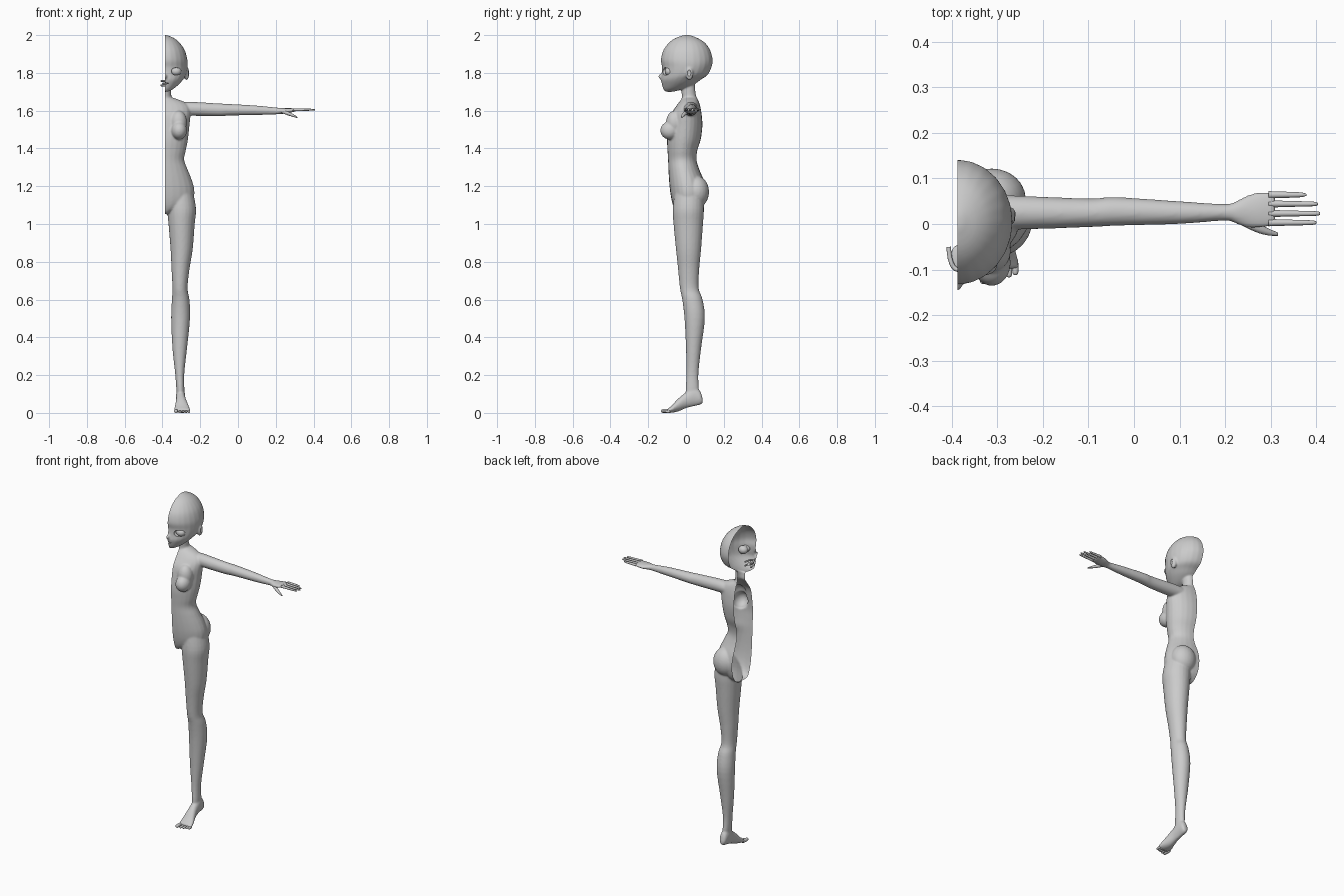
import bpy, bmesh
from math import cos, sin, pi
from mathutils import Matrix, Vector

if "Cube" in bpy.data.objects:
    bpy.data.objects.remove(bpy.data.objects["Cube"])

CUT = -.387      # x of the open symmetry plane
SIDES = 24

grey = bpy.data.materials.new("plain grey")
grey.use_nodes = True
grey.diffuse_color = (.6, .6, .6, 1)
grey.node_tree.nodes["Principled BSDF"].inputs["Base Color"].default_value = (.6, .6, .6, 1)


def spline(a, b, c, d, t):
    """Catmull-Rom blend between b and c."""
    return tuple(q + t * (r - p + t * (2*p - 5*q + 4*r - s + t * (3*(q - r) + s - p))) / 2
                 for p, q, r, s in zip(a, b, c, d))


def limb(bm, axis, rings, steps=4, sides=SIDES):
    """Closed loft along an axis; a ring is position, then low and high of both other axes."""
    path = []
    for i in range(len(rings) - 1):
        four = [rings[max(0, min(len(rings) - 1, i + k))] for k in (-1, 0, 1, 2)]
        path += [spline(*four, s / steps) for s in range(steps)]
    path.append(rings[-1])
    loops = []
    for pos, u0, u1, v0, v1 in path:
        loop = []
        for k in range(sides):
            ang = 2 * pi * k / sides
            u = (u0 + u1) / 2 + (u1 - u0) / 2 * cos(ang)
            v = (v0 + v1) / 2 + (v1 - v0) / 2 * sin(ang)
            co = {"x": (pos, u, v), "y": (u, pos, v), "z": (u, v, pos)}[axis]
            loop.append(bm.verts.new(co))
        loops.append(loop)
    for lo, hi in zip(loops, loops[1:]):
        for k in range(sides):
            n = (k + 1) % sides
            bm.faces.new((lo[k], lo[n], hi[n], hi[k]))
    bm.faces.new(loops[0])
    bm.faces.new(loops[-1])


def trunk(bm, rings):
    """Vertical loft centred on the cut plane; a ring is height, half width, front, back."""
    limb(bm, "z", [(z, CUT - w, CUT + w, f, b) for z, w, f, b in rings])


def blob(bm, center, radii):
    mat = Matrix.Translation(center) @ Matrix.Diagonal((*radii, 1))
    bmesh.ops.create_uvsphere(bm, u_segments=24, v_segments=16, radius=1, matrix=mat)


def make_object(name, bm):
    bmesh.ops.recalc_face_normals(bm, faces=bm.faces[:])
    mesh = bpy.data.meshes.new(name)
    bm.to_mesh(mesh)
    bm.free()
    mesh.materials.append(grey)
    mesh.polygons.foreach_set("use_smooth", [True] * len(mesh.polygons))
    ob = bpy.data.objects.new(name, mesh)
    bpy.context.collection.objects.link(ob)
    return ob


body = bmesh.new()
# head, with nose and ear
trunk(body, [(2, .01, -.01, .02), (1.985, .047, -.055, .06), (1.96, .078, -.09, .1),
             (1.92, .105, -.12, .128), (1.87, .119, -.133, .141), (1.83, .12, -.127, .135),
             (1.79, .112, -.129, .115), (1.765, .097, -.133, .08), (1.74, .075, -.128, .045),
             (1.715, .045, -.12, -.01), (1.7, .015, -.11, -.07)])
blob(body, (CUT, -.125, 1.78), (.012, .022, .016))
blob(body, (CUT + .114, .018, 1.797), (.015, .02, .036))
# neck and torso
trunk(body, [(1.78, .033, -.025, .045), (1.7, .033, -.024, .05), (1.67, .037, -.022, .056),
             (1.63, .06, -.03, .066)])
trunk(body, [(1.668, .045, -.017, .058), (1.647, .1, -.035, .068), (1.62, .132, -.055, .076),
             (1.58, .136, -.08, .083), (1.52, .13, -.092, .087), (1.447, .122, -.1, .078),
             (1.39, .111, -.098, .06), (1.34, .102, -.095, .056), (1.29, .12, -.093, .07),
             (1.235, .142, -.09, .093), (1.18, .156, -.085, .105), (1.13, .15, -.077, .1),
             (1.09, .11, -.066, .085), (1.06, .03, -.05, .055), (1.053, .012, -.03, .035)])
# chest and hip volumes
blob(body, (-.312, -.085, 1.495), (.042, .051, .048))
blob(body, (-.315, -.06, 1.535), (.045, .046, .065))
blob(body, (-.312, .055, 1.17), (.075, .067, .085))
# leg
limb(body, "z", [(1.17, -.37, -.238, -.06, .09), (1.08, -.374, -.222, -.07, .095),
                 (1, -.368, -.229, -.066, .09), (.865, -.357, -.24, -.053, .08),
                 (.76, -.352, -.257, -.042, .07), (.66, -.347, -.267, -.032, .067),
                 (.6, -.35, -.257, -.02, .088), (.5, -.354, -.254, -.008, .1),
                 (.34, -.347, -.27, 0, .08), (.21, -.333, -.284, .002, .066),
                 (.12, -.326, -.284, -.002, .068), (.07, -.322, -.287, 0, .06)])
# foot, raised at the heel
limb(body, "y", [(.088, -.314, -.292, .053, .075), (.075, -.325, -.283, .043, .115),
                 (.04, -.328, -.28, .035, .14), (0, -.328, -.277, .025, .11),
                 (-.04, -.332, -.266, .008, .077), (-.075, -.338, -.254, .001, .04),
                 (-.098, -.338, -.252, 0, .02)])
# arm and palm
limb(body, "x", [(-.31, -.01, .065, 1.575, 1.645), (-.25, -.012, .062, 1.573, 1.647),
                 (-.1, -.007, .056, 1.571, 1.638), (-.04, -.004, .059, 1.574, 1.635),
                 (.1, 0, .05, 1.577, 1.627), (.2, .007, .044, 1.58, 1.617),
                 (.225, 0, .051, 1.583, 1.615), (.25, -.009, .064, 1.584, 1.613),
                 (.28, -.009, .071, 1.59, 1.613), (.31, -.003, .07, 1.597, 1.612)])
body = make_object("body", body)

# hollows for the eye, mouth and ear
cutter = bmesh.new()
blob(cutter, (-.328, -.108, 1.808), (.028, .028, .02))
blob(cutter, (CUT, -.12, 1.745), (.02, .04, .003))
blob(cutter, (CUT + .13, .016, 1.8), (.007, .011, .02))
cutter = make_object("hollow_cutter", cutter)
cutter.hide_render = True
cutter.hide_set(True)

# fuse the volumes into one skin
fuse = body.modifiers.new("fuse", "REMESH")
fuse.mode = "VOXEL"
fuse.voxel_size = .0048
soften = body.modifiers.new("soften", "SMOOTH")
soften.iterations = 8
hollow = body.modifiers.new("hollow", "BOOLEAN")
hollow.operation = "DIFFERENCE"
hollow.object = cutter

# keep the left half as an open shell
skin = bmesh.new()
evaluated = body.evaluated_get(bpy.context.evaluated_depsgraph_get())
skin.from_mesh(evaluated.to_mesh())
bmesh.ops.bisect_plane(skin, geom=skin.verts[:] + skin.edges[:] + skin.faces[:],
                       plane_co=(CUT, 0, 0), plane_no=(1, 0, 0), clear_inner=True)
body.modifiers.clear()
skin.to_mesh(body.data)
skin.free()
bpy.data.objects.remove(cutter)
bpy.context.view_layer.objects.active = body
body.select_set(True)
bpy.ops.object.shade_smooth_by_angle(angle=pi / 4)

# fingers, from little to index
for i, (y, tip) in enumerate([(.064, .378), (.044, .403), (.023, .408), (.003, .4)]):
    bm = bmesh.new()
    limb(bm, "x", [(x, y - r, y + r, 1.605 - r, 1.605 + r) for x, r in
                   [(.295, .008), (.34, .0065), (tip - .01, .005), (tip, .002)]], 3, 10)
    make_object(f"finger_{i + 1}", bm)
bm = bmesh.new()
limb(bm, "x", [(.23, 0, .02, 1.588, 1.606), (.268, -.018, .003, 1.574, 1.594),
               (.295, -.025, -.01, 1.566, 1.58), (.316, -.026, -.019, 1.56, 1.566)], 4, 12)
make_object("thumb", bm)

# toes, from big to little
for i, x in enumerate([-.328, -.307, -.29, -.274, -.26]):
    bm = bmesh.new()
    r = .007 if i else .01
    tip = -.132 + .005 * i
    limb(bm, "y", [(y, x - s, x + s, r - s, r + s) for y, s in
                   [(-.085, r), (tip + .012, r), (tip + .003, r * .8), (tip, r * .3)]], 3, 10)
    make_object(f"toe_{i + 1}", bm)

# eyeball and tongue
for name, center, radii in [("eyeball", (-.328, -.088, 1.808), (.028, .024, .024)),
                            ("tongue", (CUT, -.075, 1.743), (.015, .028, .006))]:
    bm = bmesh.new()
    blob(bm, center, radii)
    make_object(name, bm)

# tooth arches
for name, z in [("upper_teeth", 1.757), ("lower_teeth", 1.734)]:
    curve = bpy.data.curves.new(name, "CURVE")
    curve.dimensions = "3D"
    curve.bevel_depth = .005
    curve.use_fill_caps = True
    line = curve.splines.new("POLY")
    line.points.add(12)
    for k, p in enumerate(line.points):
        ang = pi * k / 12
        p.co = (CUT + .019 * cos(ang), -.05 - .05 * sin(ang), z, 1)
    curve.materials.append(grey)
    bpy.context.collection.objects.link(bpy.data.objects.new(name, curve))
